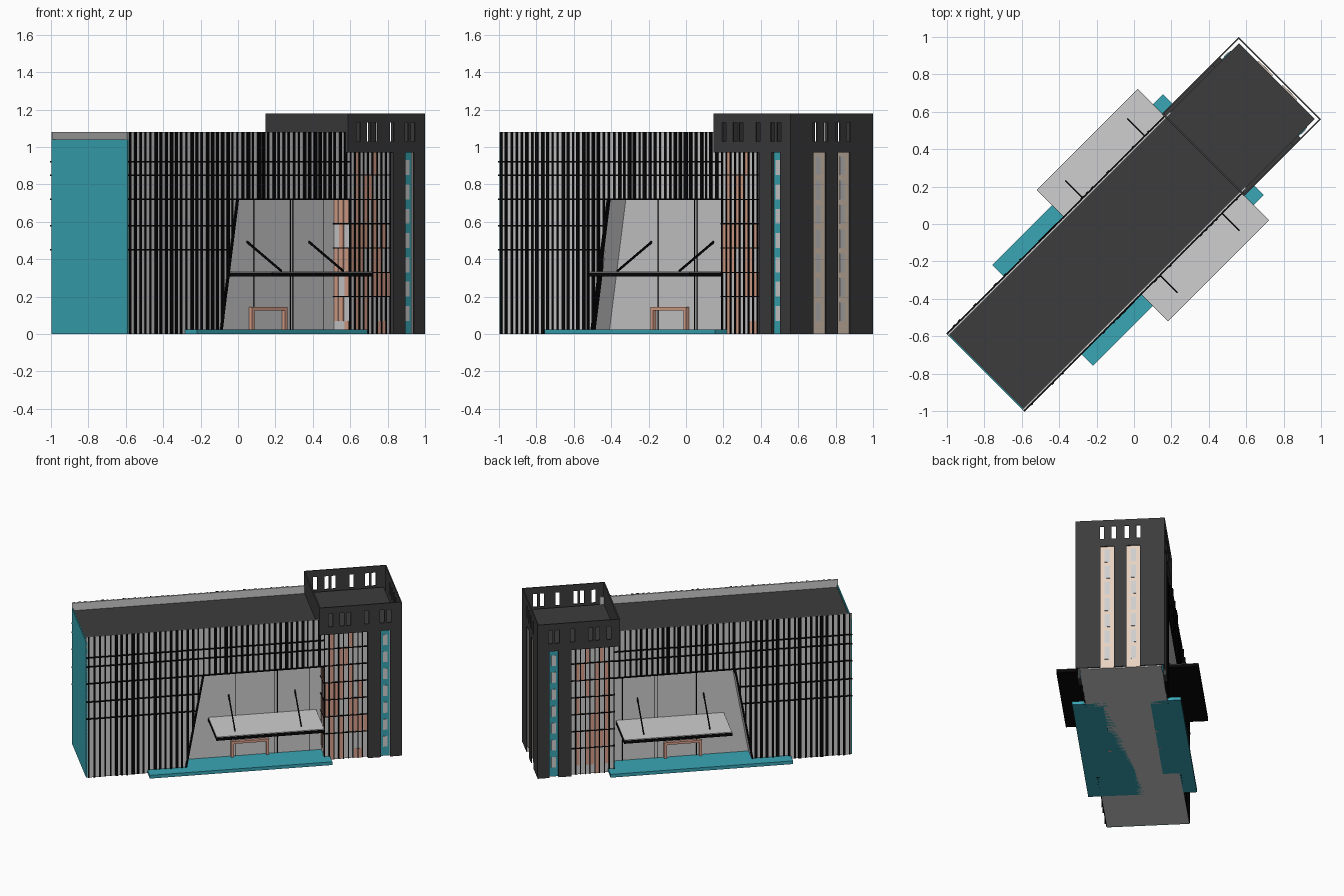
import bpy, bmesh, math, random

if "Cube" in bpy.data.objects:
    bpy.data.objects.remove(bpy.data.objects["Cube"])

random.seed(4)
R = math.sqrt(0.5)


def mat(name, r, g, b):
    m = bpy.data.materials.new(name)
    m.diffuse_color = (r, g, b, 1)
    m.use_nodes = True
    m.node_tree.nodes["Principled BSDF"].inputs["Base Color"].default_value = m.diffuse_color
    return m


GREY = mat("light_grey", .62, .62, .62)
DARK = mat("charcoal", .045, .045, .045)
BLACK = mat("black", .002, .002, .002)
TEAL = mat("teal", .04, .38, .46)
TERRA = mat("terracotta", .70, .36, .26)
PEACH = mat("pale_peach", .82, .66, .54)


class Part:
    """Collects prisms in building coordinates: u = length, v = depth, z = up."""

    def __init__(self, name, material):
        self.name, self.material, self.bm = name, material, bmesh.new()

    def prism(self, poly, v0, v1):
        rings = [[self.bm.verts.new(((u - v) * R, (u + v) * R, z)) for u, z in poly]
                 for v in (v0, v1)]
        n = len(poly)
        self.bm.faces.new(rings[0])
        self.bm.faces.new(rings[1][::-1])
        for i in range(n):
            j = (i + 1) % n
            self.bm.faces.new((rings[0][j], rings[0][i], rings[1][i], rings[1][j]))

    def box(self, u0, u1, v0, v1, z0, z1):
        self.prism([(u0, z0), (u1, z0), (u1, z1), (u0, z1)], v0, v1)

    def done(self):
        bmesh.ops.recalc_face_normals(self.bm, faces=self.bm.faces[:])
        me = bpy.data.meshes.new(self.name)
        self.bm.to_mesh(me)
        self.bm.free()
        me.materials.append(self.material)
        bpy.context.collection.objects.link(bpy.data.objects.new(self.name, me))


U0, U1 = -1.124, 1.103          # building ends
TW, FACE, REC = .311, .288, .165  # tower, facade and recess half depths
NB, NT, NZ = -.417, -.29, .72   # sloped notch edge: bottom, top, height
BAY = .56                       # start of the glazed bay


def slope_u(z):
    return NB + (NT - NB) * min(z, NZ) / NZ


def slope_z(u):
    return max(0, min(NZ, NZ * (u - NB) / (NT - NB)))


# Shared core, roof, end wall, entrance platform
p = Part("building_core", GREY)
p.box(U0 + .006, 1.08, -REC, REC, 0, 1.012)
p.done()
p = Part("roof", DARK)
p.box(U0 + .006, 1.08, -.286, .286, 1.012, 1.022)
p.done()
p = Part("end_wall", TEAL)
p.box(U0, U0 + .008, -FACE, FACE, 0, 1.04)
p.done()
p = Part("entrance_platform", TEAL)
p.box(-.69, .60, -.38, .38, 0, .025)
p.done()

FLOORS = [.07 + .13 * i for i in range(7)]
crown_side = [.60, .68, .728, .855, .965, 1.013]
crown_end = [-.127, -.045, .045, .127]


def crown(p, place, a, b, centres):
    """Crown wall with a row of open slots."""
    place(a, b, .97, 1.03)
    place(a, b, 1.13, 1.18)
    edges = [a] + [e for c in centres for e in (c - .015, c + .015)] + [b]
    for i in range(0, len(edges), 2):
        place(edges[i], edges[i + 1], 1.03, 1.13)


for s, side in ((-1, "front"), (1, "back")):
    # Facade wall with the sloped entrance recess
    p = Part(side + "_facade", GREY)
    notch = [(U0 + .006, 0), (NB, 0), (NT, NZ), (BAY, NZ)]
    p.prism(notch + [(BAY, 1.012), (U0 + .006, 1.012)], s * REC, s * .28)
    p.prism(notch + [(BAY, 1.08), (U0, 1.08), (U0, 0)], s * .278, s * FACE)
    p.box(BAY, 1.08, s * REC, s * .285, 0, 1.012)
    p.done()

    # Vertical fins and horizontal rails
    p = Part(side + "_facade_fins", BLACK)
    n = 43
    for i in range(n):
        u = U0 + .012 + i * (BAY - .02 - U0) / n
        w = random.choice((.012, .016, .022))
        d = random.choice((.293, .293, .299))
        p.prism([(u, slope_z(u)), (u + w, slope_z(u + w)), (u + w, 1.08), (u, 1.08)],
                s * .286, s * d)
    for z in (.45, .58, .72, .85, .92):
        end = slope_u(z) if z < NZ else BAY
        p.box(U0, end, s * .286, s * .296, z - .004, z + .004)
    p.prism([(NB - .012, 0), (NB, 0), (NT, NZ), (NT - .012, NZ)], s * .27, s * .298)
    p.done()

    # Glazed bay: mullions, rails and coloured panels, returning into the recess
    p = Part(side + "_bay_mullions", BLACK)
    q = Part(side + "_bay_panels", TERRA)
    cols, cw = 9, (.864 - BAY) / 9
    rails = [0, .07, .20, .33, .46, .59, .72, .85, .97]
    for i in range(cols + 1):
        u = BAY + i * cw
        p.box(u - .003, u + .003, s * .284, s * .294, 0, .97)
    for z in rails[2:-1]:
        p.box(BAY - .008, .864, s * .284, s * .293, z - .003, z + .003)
    for z in rails[2:-2]:
        p.box(BAY - .008, BAY + .001, s * REC, s * .293, z - .003, z + .003)
    for z0, z1 in zip(rails, rails[1:]):
        for i in range(cols):
            if random.random() < (.7 if i % 2 else .2):
                u = BAY + i * cw
                q.box(u + .006, u + cw - .004, s * .283, s * .289, z0, z1)
        if z1 <= NZ:
            for v in (.17, .21, .25):
                if random.random() < .5:
                    q.box(BAY - .005, BAY + .001, s * v, s * (v + .03), z0, z1)
    p.done()
    q.done()

    # Recess: joints in the back wall and door frame
    p = Part(side + "_recess_joints", BLACK)
    for u in (-.045, .23, .25, .478):
        p.box(u - .002, u + .002, s * .16, s * .168, 0, NZ)
    p.done()
    p = Part(side + "_door_frame", TERRA)
    p.box(-.081, -.062, s * REC, s * .187, 0, .145)
    p.box(.168, .187, s * REC, s * .187, 0, .145)
    p.box(-.081, .187, s * REC, s * .187, .127, .145)
    p.done()

    # Canopy with light top plate and tie rods
    p = Part(side + "_canopy", BLACK)
    p.box(-.24, .525, s * REC, s * .497, .307, .330)
    p.done()
    p = Part(side + "_canopy_top", GREY)
    p.box(-.238, .523, s * REC, s * .495, .329, .335)
    p.done()
    p = Part(side + "_canopy_rods", BLACK)
    for u in (-.095, .373):
        a = [p.bm.verts.new(((u + du - s * v) * R, (u + du + s * v) * R, z))
             for v, z in ((REC, .486), (REC, .498), (.425, .342), (.425, .330))
             for du in (-.004, .004)]
        for f in ((0, 1, 3, 2), (2, 3, 5, 4), (4, 5, 7, 6), (6, 7, 1, 0),
                  (0, 2, 4, 6), (1, 7, 5, 3)):
            p.bm.faces.new([a[k] for k in f])
    p.done()

    # Tower side: piers, crown and soffit over the bay
    p = Part(side + "_tower_wall", DARK)
    v0, v1 = s * .303, s * TW
    p.box(.864, .956, s * .28, v1, 0, .97)
    p.box(1.02, U1, v0, v1, 0, .97)
    p.box(.52, .90, s * .28, v0, .97, .98)
    crown(p, lambda a, b, z0, z1: p.box(a, b, v0, v1, z0, z1), .52, U1, crown_side)
    p.done()

    # Tower side window strip
    p = Part(side + "_tower_strip", TEAL)
    p.box(.956, 1.02, s * .284, s * .291, 0, .97)
    p.done()
    p = Part(side + "_tower_strip_panes", GREY)
    for z in FLOORS:
        p.box(.972, 1.004, s * .29, s * .294, z, z + .08)
    p.done()

# Tower end wall with two tall slots, and the inner crown wall
p = Part("tower_end_wall", DARK)
e0 = U1 - .008
for a, b in ((-TW, -.138), (-.045, .045), (.138, TW)):
    p.box(e0, U1, a, b, 0, .97)
crown(p, lambda a, b, z0, z1: p.box(e0, U1, a, b, z0, z1), -TW, TW, crown_end)
p.box(.52, .53, -TW, TW, .975, 1.18)
p.done()

# Window strips on the tower end
p = Part("tower_end_strips", PEACH)
q = Part("tower_end_panes", GREY)
for c in (-.0915, .0915):
    p.box(1.078, 1.087, c - .055, c + .055, 0, .975)
    for z in FLOORS:
        q.box(1.08, 1.09, c - .018, c + .018, z, z + .10)
p.done()
q.done()
